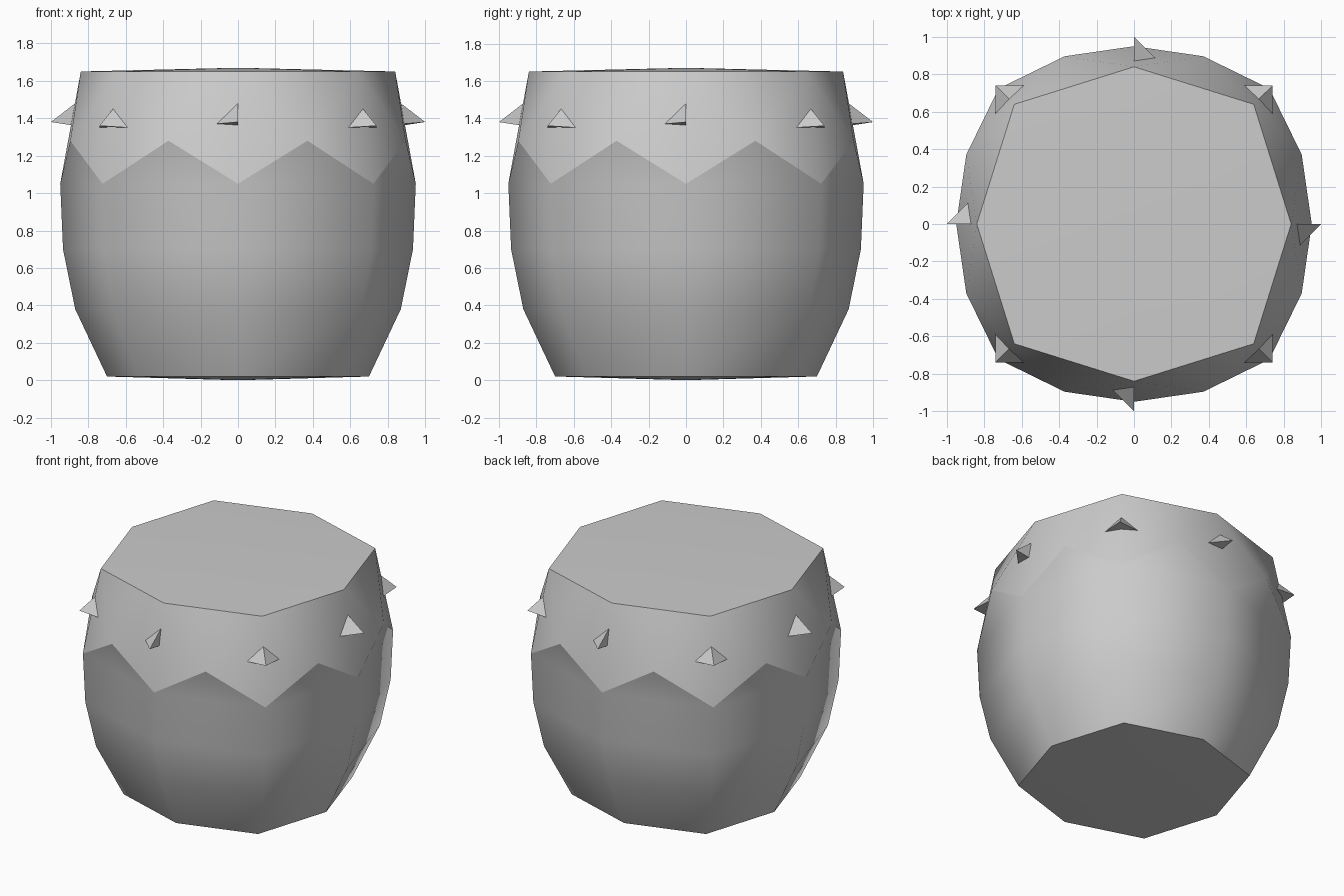
import bpy
import bmesh
from math import pi, sin, cos
from mathutils import Matrix, Vector

cube = bpy.data.objects.get("Cube")
if cube:
    bpy.data.objects.remove(cube, do_unlink=True)

SIDES = 8
DIAGONAL = 1.077  # the diagonal corners sit slightly further out


def make_material(name, colour):
    mat = bpy.data.materials.new(name)
    mat.use_nodes = True
    mat.diffuse_color = colour
    mat.node_tree.nodes["Principled BSDF"].inputs["Base Color"].default_value = colour
    return mat


def finish(bm, name, mat):
    bmesh.ops.recalc_face_normals(bm, faces=bm.faces)
    mesh = bpy.data.meshes.new(name)
    bm.to_mesh(mesh)
    bm.free()
    mesh.materials.append(mat)
    obj = bpy.data.objects.new(name, mesh)
    bpy.context.collection.objects.link(obj)
    return obj


def add_ring(bm, radius, z):
    ring = []
    for i in range(SIDES):
        a = 2 * pi * i / SIDES
        r = radius * (DIAGONAL if i % 2 else 1)
        ring.append(bm.verts.new((r * cos(a), r * sin(a), z)))
    return ring


def sharpen(bm, a, b):
    bm.edges.get((a, b)).smooth = False


grey = make_material("plain grey", (0.6, 0.6, 0.6, 1))

# Barrel body with a stretched skin folded over its upper part
bm = bmesh.new()
profile = [(0.70, 0.02), (0.87, 0.38), (0.935, 0.70), (0.95, 1.05)]
rings = [add_ring(bm, r, z) for r, z in profile]
rim = add_ring(bm, 0.84, 1.65)
base_centre = bm.verts.new((0, 0, 0))
top_centre = bm.verts.new((0, 0, 1.67))
notches = []
for i in range(SIDES):
    a = 2 * pi * (i + 0.5) / SIDES
    notches.append(bm.verts.new((0.97 * cos(a), 0.97 * sin(a), 1.28)))

for i in range(SIDES):
    j = (i + 1) % SIDES
    for low, high in zip(rings, rings[1:]):
        bm.faces.new((low[i], low[j], high[j], high[i]))
    widest, notch = rings[-1], notches[i]
    bm.faces.new((widest[i], widest[j], notch))
    bm.faces.new((widest[i], notch, rim[i]))
    bm.faces.new((widest[j], rim[j], notch))
    bm.faces.new((notch, rim[j], rim[i]))
    bm.faces.new((rim[i], rim[j], top_centre))
    bm.faces.new((rings[0][j], rings[0][i], base_centre))
for face in bm.faces:
    face.smooth = True
for i in range(SIDES):
    j = (i + 1) % SIDES
    # Crisp zigzag skin edge and crisp cap borders
    sharpen(bm, rings[-1][i], notches[i])
    sharpen(bm, rings[-1][j], notches[i])
    sharpen(bm, rim[i], rim[j])
    sharpen(bm, rings[0][i], rings[0][j])
finish(bm, "drum_body", grey)


# Pegs: small four-point spikes, turned around the drum
def add_peg(name, points, angle):
    bm = bmesh.new()
    verts = [bm.verts.new(Vector(p)) for p in points]
    for skip in range(4):
        bm.faces.new([v for k, v in enumerate(verts) if k != skip])
    bmesh.ops.rotate(bm, verts=verts, cent=(0, 0, 0), matrix=Matrix.Rotation(angle, 3, "Z"))
    finish(bm, name, grey)


# Points: tip, top, one side, other side
side_peg = [(0, -1, 1.38), (0, -0.87, 1.48), (-0.12, -0.88, 1.37), (0, -0.87, 1.36)]
corner_peg = [(0.74, 0.74, 1.36), (0.66, 0.66, 1.46), (0.74, 0.58, 1.35), (0.58, 0.74, 1.35)]
for n in range(4):
    add_peg(f"side_peg_{n + 1}", side_peg, n * pi / 2)
    add_peg(f"corner_peg_{n + 1}", corner_peg, n * pi / 2)
